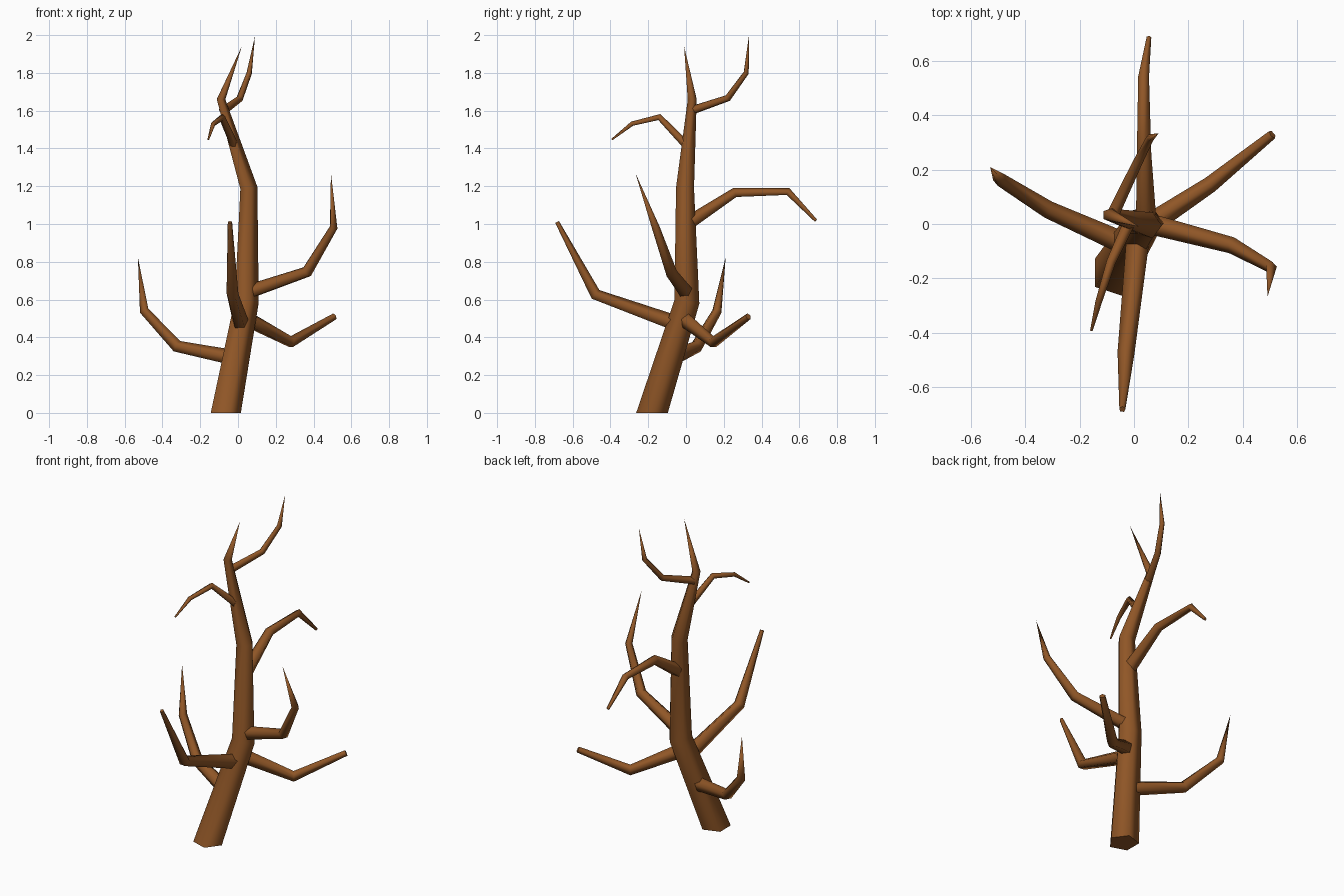
import bpy, bmesh, math
from mathutils import Vector

if "Cube" in bpy.data.objects:
    bpy.data.objects.remove(bpy.data.objects["Cube"])

SIDES = 5
bark = bpy.data.materials.new("brown_bark")
bark.diffuse_color = (0.28, 0.094, 0.02, 1)
bark.use_nodes = True
bark.node_tree.nodes["Principled BSDF"].inputs["Base Color"].default_value = bark.diffuse_color


def limb(name, pts, flat_base=False):
    """Tapered five-sided tube through (x, y, z, radius) points; radius 0 makes a point."""
    pos = [Vector(p[:3]) for p in pts]
    rad = [p[3] for p in pts]
    bm = bmesh.new()
    rings = []
    u = None
    for i, (p, r) in enumerate(zip(pos, rad)):
        # ring direction: bisector of neighbouring segments
        d = Vector()
        if i > 0:
            d += (p - pos[i - 1]).normalized()
        if i < len(pos) - 1:
            d += (pos[i + 1] - p).normalized()
        d.normalize()
        if i == 0 and flat_base:
            d = Vector((0, 0, 1))
        if u is None:
            u = Vector((1, 0, 0)) if flat_base else Vector((0, 0, 1))
        u = (u - d * u.dot(d)).normalized()
        v = d.cross(u)
        if r == 0:
            rings.append([bm.verts.new(p)])
        else:
            rings.append([bm.verts.new(p + r * (u * math.cos(a) + v * math.sin(a)))
                          for a in (math.tau * k / SIDES for k in range(SIDES))])
    for a, b in zip(rings, rings[1:]):
        for k in range(SIDES):
            n = (k + 1) % SIDES
            if len(b) == 1:
                f = bm.faces.new((a[k], a[n], b[0]))
            else:
                f = bm.faces.new((a[k], a[n], b[n], b[k]))
            f.smooth = True
    # flat end caps with their own sharp rim
    caps = [bm.faces.new(rings[0][::-1])]
    if len(rings[-1]) > 1:
        caps.append(bm.faces.new(rings[-1]))
    for f in caps:
        for e in f.edges:
            e.smooth = False
    bmesh.ops.recalc_face_normals(bm, faces=bm.faces)
    me = bpy.data.meshes.new(name)
    bm.to_mesh(me)
    bm.free()
    me.materials.append(bark)
    ob = bpy.data.objects.new(name, me)
    bpy.context.collection.objects.link(ob)
    return ob


# Leaning trunk, ending in a point
limb("trunk", [(-0.073, -0.18, 0, 0.088), (0.04, 0.005, 0.59, 0.07),
               (0.053, -0.005, 1.19, 0.05), (-0.092, 0.033, 1.66, 0.025),
               (0.02, -0.01, 1.94, 0)], flat_base=True)

# Bare branches, from the lowest up
limb("left_branch", [(-0.04, -0.07, 0.293, 0.043), (-0.32, 0.055, 0.35, 0.034),
                     (-0.495, 0.165, 0.54, 0.026), (-0.53, 0.21, 0.825, 0)])
limb("front_branch", [(0.015, -0.05, 0.47, 0.045), (-0.03, -0.48, 0.625, 0.033),
                      (-0.043, -0.683, 1.01, 0.012)])
limb("back_right_branch", [(0.06, 0.0, 0.49, 0.042), (0.28, 0.145, 0.375, 0.032),
                           (0.51, 0.33, 0.51, 0.018)])
limb("right_branch", [(0.06, 0.0, 0.64, 0.04), (0.365, -0.08, 0.745, 0.032),
                      (0.505, -0.16, 0.98, 0.022), (0.492, -0.268, 1.27, 0)])
limb("back_branch", [(0.045, 0.01, 1.0, 0.04), (0.037, 0.26, 1.165, 0.028),
                     (0.035, 0.54, 1.17, 0.021), (0.055, 0.687, 1.018, 0.009)])
limb("upper_front_branch", [(-0.02, 0.0, 1.42, 0.023), (-0.085, -0.14, 1.565, 0.018),
                            (-0.13, -0.285, 1.53, 0.013), (-0.157, -0.392, 1.447, 0.005)])
limb("upper_back_branch", [(-0.08, 0.03, 1.6, 0.024), (0.01, 0.22, 1.665, 0.019),
                           (0.06, 0.318, 1.80, 0.015), (0.09, 0.333, 1.995, 0)])
